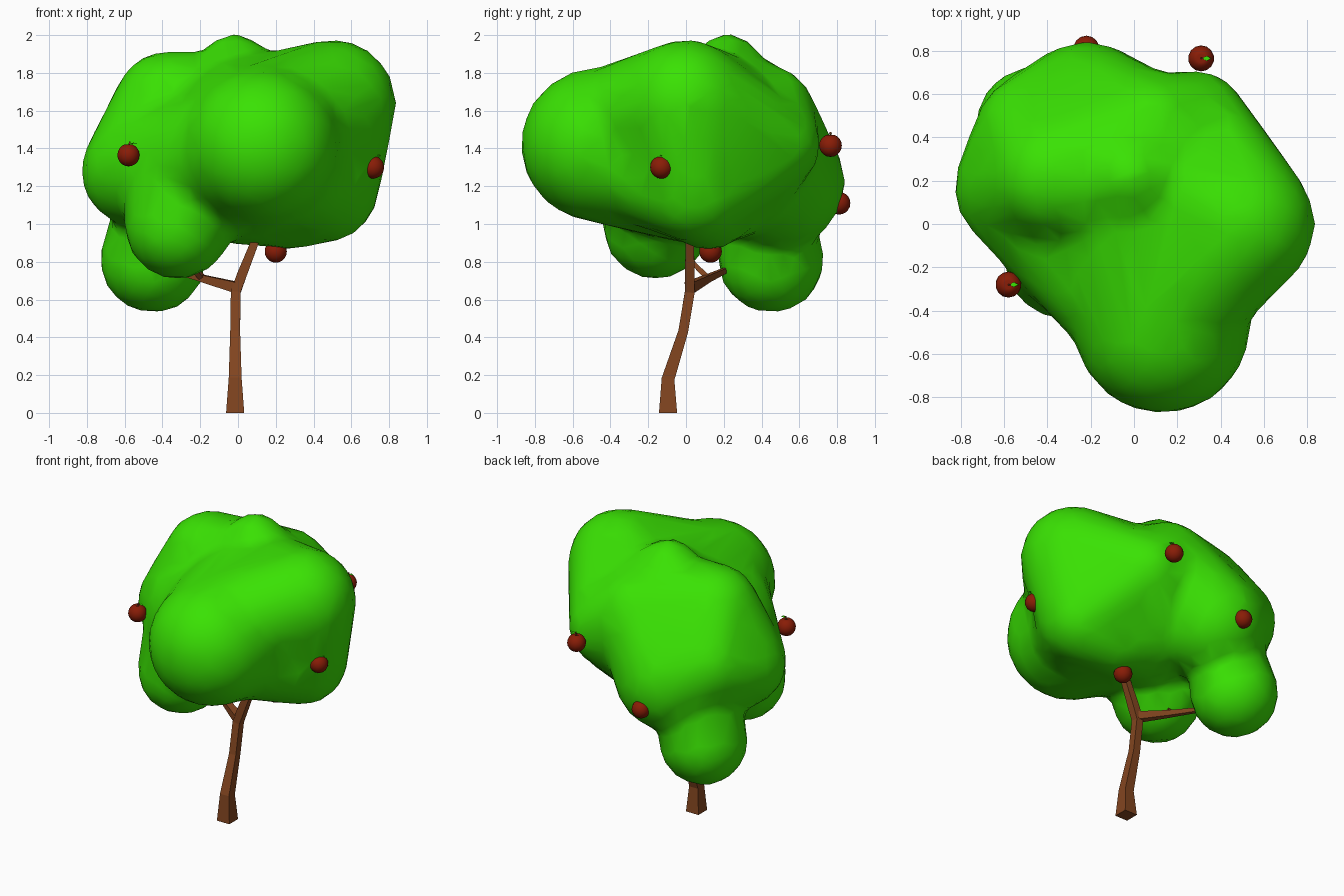
import bpy, bmesh, math
from mathutils import Vector, Matrix

if "Cube" in bpy.data.objects:
    bpy.data.objects.remove(bpy.data.objects["Cube"])


def mat(name, rgb):
    m = bpy.data.materials.new(name)
    m.diffuse_color = (*rgb, 1)
    m.use_nodes = True
    m.node_tree.nodes["Principled BSDF"].inputs["Base Color"].default_value = m.diffuse_color
    return m


LEAF = mat("leaf green", (0.042, 0.76, 0.001))
BARK = mat("bark brown", (0.225, 0.06, 0.014))
RED = mat("apple red", (0.25, 0.012, 0.002))


def finish(bm, name, material, smooth=False):
    bmesh.ops.recalc_face_normals(bm, faces=bm.faces[:])
    me = bpy.data.meshes.new(name)
    bm.to_mesh(me)
    bm.free()
    me.materials.append(material)
    me.polygons.foreach_set("use_smooth", [smooth] * len(me.polygons))
    ob = bpy.data.objects.new(name, me)
    bpy.context.collection.objects.link(ob)
    return ob


def limb(name, path, ref, material=BARK):
    """Square tapering limb; path holds (x, y, z, half width)."""
    bm = bmesh.new()
    pts = [Vector(p[:3]) for p in path]
    rings = []
    for i, p in enumerate(pts):
        t = (pts[min(i + 1, len(pts) - 1)] - pts[max(i - 1, 0)]).normalized()
        if p.z == 0:
            t = Vector((0, 0, 1))
        u = Vector(ref)
        u = (u - t * u.dot(t)).normalized()
        v = t.cross(u)
        w = path[i][3]
        rings.append([bm.verts.new(p + u * a * w + v * b * w)
                      for a, b in ((1, 1), (-1, 1), (-1, -1), (1, -1))])
    for a, b in zip(rings, rings[1:]):
        for k in range(4):
            bm.faces.new((a[k], a[(k + 1) % 4], b[(k + 1) % 4], b[k]))
    bm.faces.new(rings[0])
    bm.faces.new(rings[-1])
    return finish(bm, name, material)


# Trunk and branches
limb("trunk", [(-0.015, -0.095, 0, 0.048), (-0.015, -0.095, 0.18, 0.034),
               (-0.015, -0.015, 0.43, 0.026), (-0.012, 0.02, 0.64, 0.026),
               (0.02, 0.02, 0.73, 0.026), (0.095, 0.02, 0.92, 0.021),
               (0.12, 0.03, 1.15, 0.015)], (1, 0, 0))
limb("left_branch", [(-0.01, 0.02, 0.665, 0.028), (-0.18, 0.11, 0.71, 0.019),
                     (-0.36, 0.22, 0.76, 0.012)], (0, 0, 1))
limb("left_twig", [(-0.19, 0.115, 0.715, 0.015), (-0.25, 0.05, 0.78, 0.012),
                   (-0.32, -0.06, 0.92, 0.01)], (1, 0, 0))

# Crown: groups of leaf balls named below, each group wrapped in a hull
B = {  # x, y, z, radius
    "core": (0.07, 0.11, 1.39, 0.50), "front": (0.13, -0.47, 1.42, 0.40),
    "front_top": (0.12, -0.38, 1.50, 0.33), "front_in": (0.10, -0.40, 1.42, 0.36),
    "right_top": (0.50, 0.00, 1.64, 0.33), "right_low": (0.46, 0.05, 1.19, 0.28),
    "mid_top": (0.10, 0.20, 1.58, 0.30), "peak": (-0.02, 0.22, 1.82, 0.18),
    "left_top": (-0.37, 0.22, 1.63, 0.28), "left": (-0.54, 0.17, 1.28, 0.285),
    "low_front": (-0.32, -0.16, 0.99, 0.275), "mid_front": (-0.30, -0.10, 1.30, 0.28),
    "low_back": (-0.45, 0.45, 0.81, 0.275), "neck": (-0.42, 0.42, 1.10, 0.22),
    "back": (-0.22, 0.49, 1.22, 0.345), "back_left": (-0.46, 0.42, 1.35, 0.27),
    "back_right": (0.28, 0.47, 1.42, 0.235), "back_top": (0.08, 0.41, 1.57, 0.27),
    "under": (0.25, 0.12, 1.12, 0.25),
}
GROUPS = ["core front", "front_top right_top mid_top", "right_top right_low",
          "front_in right_low", "left_top mid_top", "peak mid_top", "left left_top",
          "left front_in mid_front", "low_front mid_front", "low_back neck",
          "left back_left back", "left_top back_left back_top", "back back_top",
          "back_right back_top core", "back_right right_top right_low", "under right_low"]
ball = bmesh.new()
bmesh.ops.create_icosphere(ball, subdivisions=3, radius=1)
UNIT = [v.co.copy() for v in ball.verts]
ball.free()
bm = bmesh.new()
for g in GROUPS:
    verts = [bm.verts.new(Vector(B[n][:3]) + u * (B[n][3] + 0.01))
             for n in g.split() for u in UNIT]
    bmesh.ops.convex_hull(bm, input=verts)
bmesh.ops.delete(bm, geom=[v for v in bm.verts if not v.link_faces], context="VERTS")
crown = finish(bm, "crown", LEAF, True)
m = crown.modifiers.new("fuse", "REMESH")
m.mode = "VOXEL"
m.voxel_size = 0.04
m.use_smooth_shade = True
m = crown.modifiers.new("soften", "SMOOTH")
m.factor = 0.5
m.iterations = 10
m = crown.modifiers.new("simplify", "DECIMATE")
m.ratio = 0.12

# Apples, each with a stem and a small leaf
APPLES = [(-0.58, -0.28, 1.365), (0.715, -0.13, 1.30), (0.20, 0.13, 0.855),
          (0.31, 0.765, 1.415), (-0.22, 0.81, 1.11)]
for i, c in enumerate(APPLES, 1):
    c = Vector(c)
    bm = bmesh.new()
    bmesh.ops.create_uvsphere(bm, u_segments=14, v_segments=10, radius=0.06,
                              matrix=Matrix.Translation(c))
    for v in bm.verts:  # dimple at the top
        d = v.co - c
        if d.z > 0.058:
            v.co.z -= 0.014
    finish(bm, f"apple_{i}", RED, True)
    limb(f"apple_stem_{i}", [(c.x, c.y, c.z + 0.04, 0.004),
                             (c.x + 0.008, c.y, c.z + 0.072, 0.004)], (1, 0, 0))
    bm = bmesh.new()
    tip = c + Vector((0.005, 0, 0.058))
    bm.faces.new([bm.verts.new(tip + Vector(p)) for p in
                  ((0, 0, 0), (0.02, -0.012, 0.008), (0.042, 0, 0.004), (0.02, 0.012, 0.008))])
    finish(bm, f"apple_leaf_{i}", LEAF)
